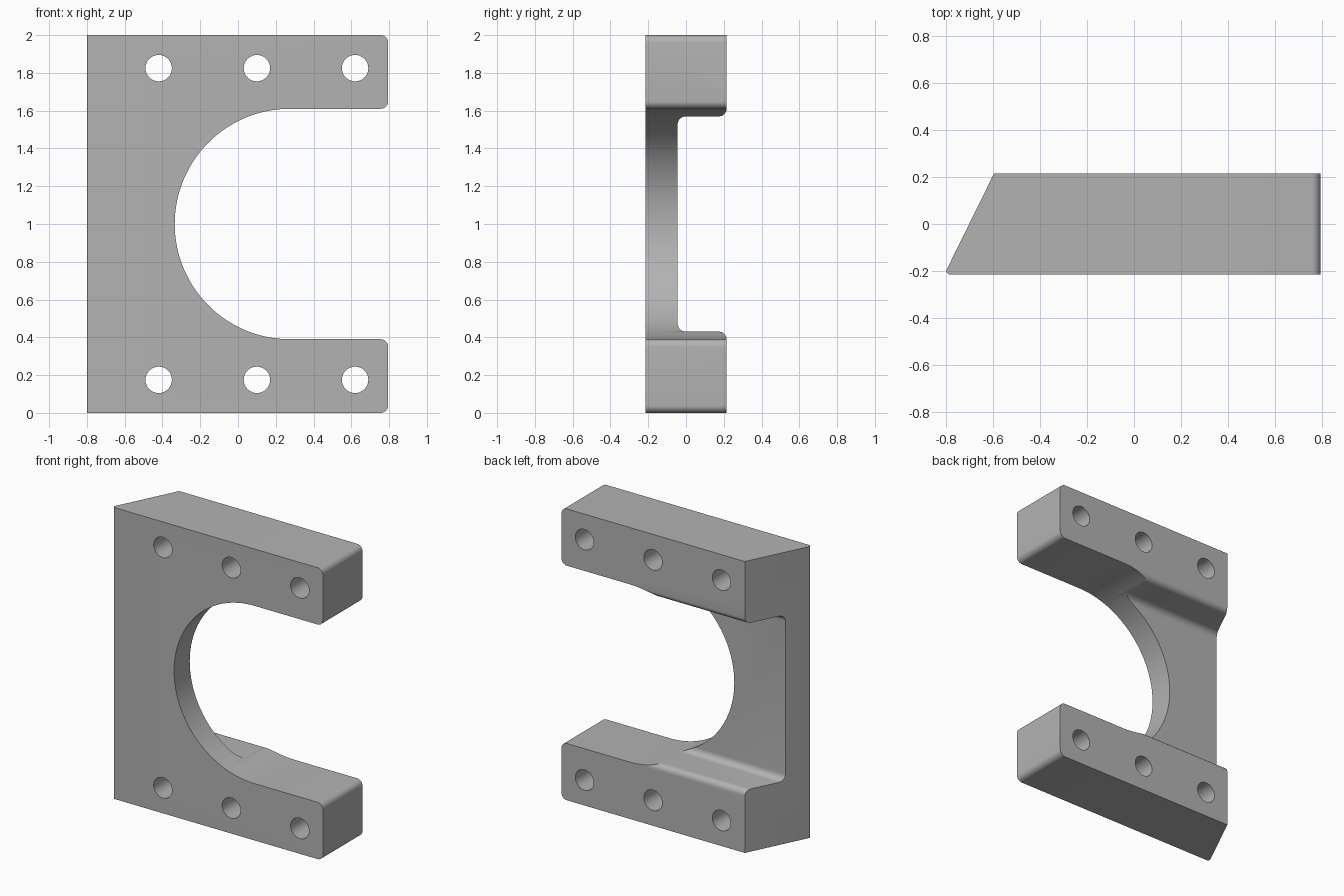
import bpy
import bmesh
import math
from mathutils import Vector

cube = bpy.data.objects.get("Cube")
if cube:
    bpy.data.objects.remove(cube, do_unlink=True)

HALF_DEPTH = 0.215


def rounded(corners):
    """Turn (u, v, radius) corners into an outline with filleted corners."""
    outline = []
    for i, (u, v, radius) in enumerate(corners):
        corner = Vector((u, v))
        if radius == 0:
            outline.append(corner)
            continue
        to_prev = (Vector(corners[i - 1][:2]) - corner).normalized()
        to_next = (Vector(corners[(i + 1) % len(corners)][:2]) - corner).normalized()
        half = to_prev.angle(to_next) / 2
        centre = corner + (to_prev + to_next).normalized() * radius / math.sin(half)
        start = corner + to_prev * radius / math.tan(half) - centre
        end = corner + to_next * radius / math.tan(half) - centre
        sweep = math.atan2(start.x * end.y - start.y * end.x, start.dot(end))
        steps = 32 if radius > 0.2 else 8
        for k in range(steps + 1):
            a = sweep * k / steps
            outline.append(centre + Vector((start.x * math.cos(a) - start.y * math.sin(a),
                                            start.x * math.sin(a) + start.y * math.cos(a))))
    # Drop points where neighbouring fillets meet
    return [p for i, p in enumerate(outline) if (p - outline[i - 1]).length > 1e-4]


def prism(name, outline, axis, low, high):
    """Extrude a closed outline along the given axis."""
    place = {"x": lambda p, d: (d, p.x, p.y),
             "y": lambda p, d: (p.x, d, p.y),
             "z": lambda p, d: (p.x, p.y, d)}[axis]
    bm = bmesh.new()
    face = bm.faces.new([bm.verts.new(place(p, low)) for p in outline])
    moved = bmesh.ops.extrude_face_region(bm, geom=[face])["geom"]
    shift = Vector(place(Vector((0, 0)), high - low))
    bmesh.ops.translate(bm, vec=shift, verts=[g for g in moved if isinstance(g, bmesh.types.BMVert)])
    bmesh.ops.recalc_face_normals(bm, faces=bm.faces)
    mesh = bpy.data.meshes.new(name)
    bm.to_mesh(mesh)
    bm.free()
    obj = bpy.data.objects.new(name, mesh)
    bpy.context.collection.objects.link(obj)
    return obj


def carve(target, cutter, operation="DIFFERENCE"):
    """Apply a boolean and discard the cutter."""
    mod = target.modifiers.new("carve", "BOOLEAN")
    mod.operation = operation
    mod.solver = "EXACT"
    mod.object = cutter
    bpy.context.view_layer.objects.active = target
    bpy.ops.object.modifier_apply(modifier=mod.name)
    bpy.data.objects.remove(cutter, do_unlink=True)


# C-shaped plate with rounded jaw ends and a round-ended slot
plate = rounded([(-1, 0, 0), (0.795, 0, 0.04), (0.795, 0.39, 0.04),
                 (-0.335, 0.39, 0.61), (-0.335, 1.61, 0.61),
                 (0.795, 1.61, 0.04), (0.795, 2, 0.04), (-1, 2, 0)])
bracket = prism("clamp_bracket", plate, "y", -0.4, 0.4)

# Footprint with the slanted left side
footprint = rounded([(-0.809, -HALF_DEPTH, 0.015), (1, -HALF_DEPTH, 0),
                     (1, HALF_DEPTH, 0), (-0.597, HALF_DEPTH, 0)])
carve(bracket, prism("footprint", footprint, "z", -0.2, 2.2), "INTERSECT")

# Rear channel, filleted at its floor and flared at its lips
channel = rounded([(-0.045, 0.43, 0.045), (HALF_DEPTH, 0.43, 0.04),
                   (HALF_DEPTH, 0.3, 0), (0.4, 0.3, 0), (0.4, 1.7, 0),
                   (HALF_DEPTH, 1.7, 0), (HALF_DEPTH, 1.57, 0.04), (-0.045, 1.57, 0.045)])
carve(bracket, prism("channel", channel, "x", -1.2, 1.2))

# Bolt holes in both jaws
for x in (-0.42, 0.1, 0.62):
    for z in (0.175, 1.825):
        ring = [Vector((x + 0.07 * math.cos(math.tau * k / 32),
                        z + 0.07 * math.sin(math.tau * k / 32))) for k in range(32)]
        carve(bracket, prism("bolt_hole", ring, "y", -0.5, 0.5))

# Plain grey finish
grey = bpy.data.materials.new("grey_metal")
grey.use_nodes = True
colour = (0.45, 0.45, 0.45, 1)
grey.diffuse_color = colour
grey.node_tree.nodes["Principled BSDF"].inputs["Base Color"].default_value = colour
bracket.data.materials.clear()
bracket.data.materials.append(grey)

bpy.ops.object.select_all(action="DESELECT")
bracket.select_set(True)
bpy.context.view_layer.objects.active = bracket
bpy.ops.object.shade_smooth_by_angle(angle=math.radians(30))
